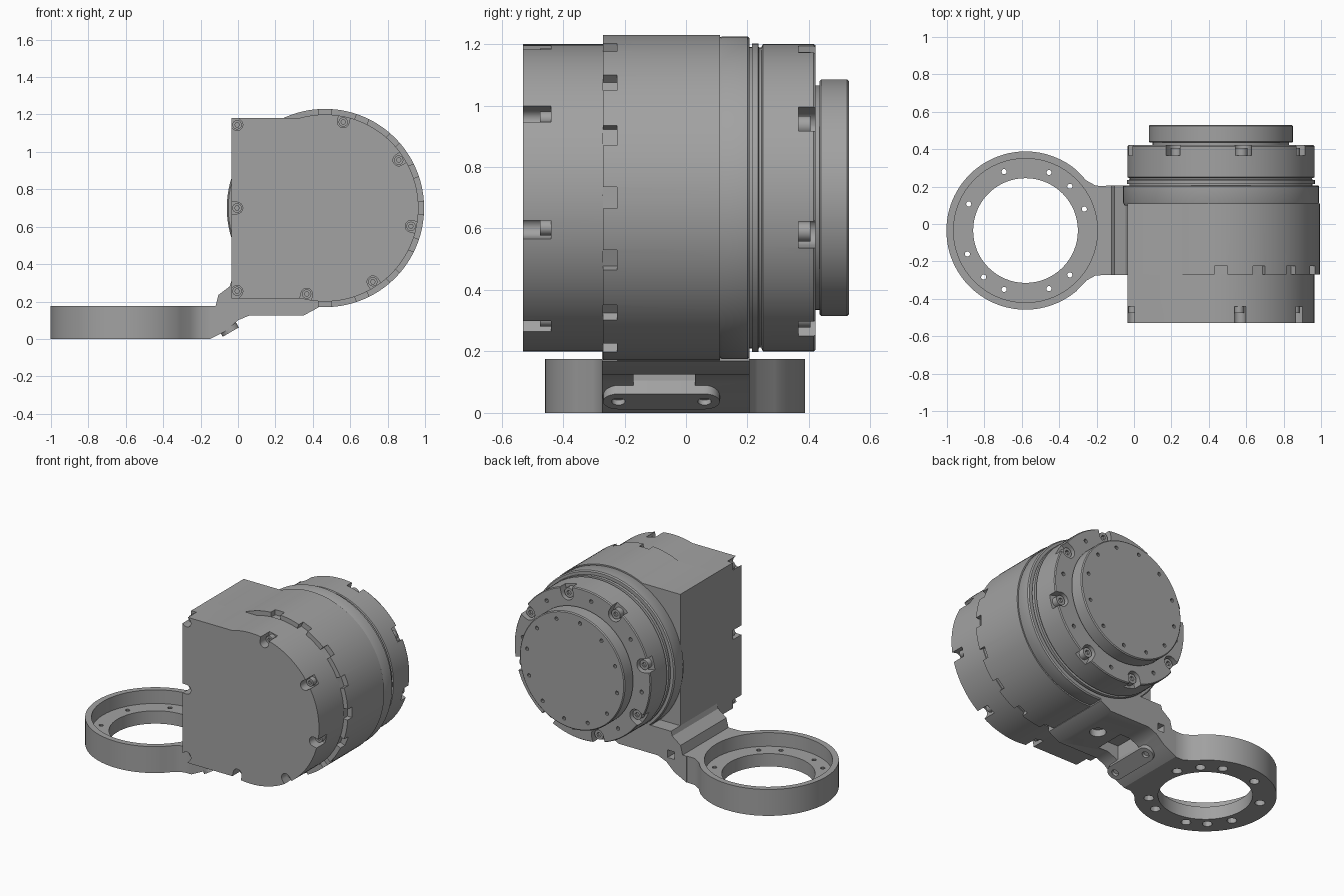
import bpy, bmesh, math
from math import sin, cos, radians, pi
from mathutils import Vector

cube = bpy.data.objects.get("Cube")
if cube:
    bpy.data.objects.remove(cube)

metal = bpy.data.materials.new("grey metal")
metal.use_nodes = True
GREY = (0.36, 0.36, 0.36, 1)
metal.diffuse_color = GREY
metal.node_tree.nodes["Principled BSDF"].inputs["Base Color"].default_value = GREY

CX, CZ = 0.465, 0.70      # motor axis
RX, RY = -0.58, -0.035    # arm ring centre


def make(name, bm):
    bmesh.ops.recalc_face_normals(bm, faces=bm.faces)
    mesh = bpy.data.meshes.new(name)
    bm.to_mesh(mesh)
    bm.free()
    mesh.materials.append(metal)
    ob = bpy.data.objects.new(name, mesh)
    bpy.context.collection.objects.link(ob)
    return ob


def prism(name, pts, axis, lo, hi):
    """Extrude an outline along y (x,z points) or z (x,y points)."""
    bm = bmesh.new()
    put = (lambda p, h: (p[0], h, p[1])) if axis == "y" else (lambda p, h: (p[0], p[1], h))
    a = [bm.verts.new(put(p, lo)) for p in pts]
    b = [bm.verts.new(put(p, hi)) for p in pts]
    bm.faces.new(a)
    bm.faces.new(b)
    for i in range(len(pts)):
        j = (i + 1) % len(pts)
        bm.faces.new((a[i], a[j], b[j], b[i]))
    return make(name, bm)


def arc(cx, cy, r, start, end, n):
    return [(cx + r * cos(radians(start + (end - start) * i / n)),
             cy + r * sin(radians(start + (end - start) * i / n))) for i in range(n + 1)]


def circle(cx, cy, r, n=16):
    return arc(cx, cy, r, 0, 360, n)[:-1]


def box(name, x, y, z):
    return prism(name, [(x[0], y[0]), (x[1], y[0]), (x[1], y[1]), (x[0], y[1])], "z", *z)


def lathe(name, profile, n=96):
    """Revolve (radius, y) points about the motor axis."""
    bm = bmesh.new()
    rings = [[bm.verts.new((p[0], y, p[1])) for p in circle(CX, CZ, r, n)] for r, y in profile]
    bm.faces.new(rings[0])
    bm.faces.new(rings[-1])
    for a, b in zip(rings, rings[1:]):
        for i in range(n):
            j = (i + 1) % n
            bm.faces.new((a[i], a[j], b[j], b[i]))
    return make(name, bm)


def cut(ob, cutters):
    bpy.context.view_layer.objects.active = ob
    for c in cutters:
        mod = ob.modifiers.new("cut", "BOOLEAN")
        mod.operation = "DIFFERENCE"
        mod.solver = "EXACT"
        mod.object = c
        bpy.ops.object.modifier_apply(modifier=mod.name)
        bpy.data.objects.remove(c)


def slot(px, pz, angle, half, lo, hi):
    """Round-ended slot cutter, open outwards along the angle."""
    pts = arc(px, pz, half, angle + 90, angle + 270, 8)
    dx, dz = 0.2 * cos(radians(angle)), 0.2 * sin(radians(angle))
    pts += [(pts[-1][0] + dx, pts[-1][1] + dz), (pts[0][0] + dx, pts[0][1] + dz)]
    return prism("slot_cutter", pts, "y", lo, hi)


def screw(name, px, pz, r, lo, hi, face):
    ob = prism(name, circle(px, pz, r), "y", lo, hi)
    cut(ob, [prism("socket_cutter", circle(px, pz, r * 0.5, 6), "y", face - 0.015, face + 0.015)])


def body_outline(r):
    """Round on the left side of the model, square on the other."""
    top, low = 0.48, 0.485
    a, b = math.degrees(math.asin(top / r)), math.degrees(math.asin(low / r))
    return arc(CX, CZ, r, -180 + b, 180 - a, 72) + [(-0.035, CZ + top), (-0.035, CZ - low)]


def polar(r, deg):
    return CX + r * cos(radians(deg)), CZ + r * sin(radians(deg))


# Front cover with screw slots around its rim
cover = prism("front_cover", body_outline(0.5), "y", -0.53, -0.27)
spots = [(*polar(0.47, a), a) for a in (78, 33, -12, -57, -102)]
spots += [(-0.005, 1.145, 135), (-0.005, 0.70, 180), (-0.005, 0.255, 225)]
cut(cover, [slot(x, z, a, 0.031, -0.44, -0.6) for x, z, a in spots])
for x, z, a in spots:
    screw("cover_screw", x, z, 0.025, -0.475, -0.43, -0.475)

# Main housing with rim notches
housing = prism("main_housing", body_outline(0.53), "y", -0.27, 0.11)
notches = []
for i in range(9):
    a = radians(-90 + 22.5 * i)
    u, v = Vector((cos(a), sin(a))), Vector((-sin(a), cos(a))) * 0.035
    c = Vector((CX, CZ))
    notches.append(prism("notch_cutter", [c + u * 0.495 - v, c + u * 0.6 - v,
                                          c + u * 0.6 + v, c + u * 0.495 + v], "y", -0.3, -0.225))
cut(housing, notches)

# Rear flange, grooved ring and output disc
ring = lathe("rear_ring", [(0.517, 0.10), (0.525, 0.118), (0.525, 0.2), (0.518, 0.207),
                           (0.49, 0.207), (0.49, 0.215), (0.502, 0.215), (0.502, 0.235),
                           (0.488, 0.237), (0.488, 0.245), (0.5, 0.25), (0.5, 0.415),
                           (0.495, 0.422), (0.3, 0.422)])
rear_angles = [-14 + 45 * i for i in range(8)]
cut(ring, [slot(*polar(0.458, a), a, 0.045, 0.366, 0.5) for a in rear_angles])
cut(ring, [prism("hole_cutter", circle(*polar(0.44, a + 22.5), 0.013, 10), "y", 0.39, 0.5)
           for a in rear_angles])
for a in rear_angles:
    screw("rear_screw", *polar(0.455, a), 0.032, 0.36, 0.405, 0.405)

disc = lathe("output_disc", [(0.365, 0.41), (0.365, 0.435), (0.38, 0.435), (0.385, 0.44),
                             (0.385, 0.524), (0.379, 0.53)])
cut(disc, [prism("hole_cutter", circle(*polar(0.335, 30 * i + 10), 0.012, 10), "y", 0.5, 0.6)
           for i in range(12)])

# Arm ring: round end flared into the neck, counterbored from above
half = arc(0, 0, 0.423, 50, 180, 40)
flare = [(0.43, 0.238), (0.375, 0.24), (0.325, 0.268)]
upper = flare + half
outline = upper + [(x, -y) for x, y in reversed(upper[:-1])]
arm = prism("arm_ring", [(RX + x, RY + y) for x, y in outline], "z", 0, 0.175)
cut(arm, [prism("bore_cutter", circle(RX, RY, 0.385, 64), "z", 0.085, 0.3),
          prism("bore_cutter", circle(RX, RY, 0.28, 64), "z", -0.1, 0.3)])
for a in (20, 45, 68, 110, 155, 202, 228, 250, 292, 315):
    x, y = RX + 0.335 * cos(radians(a)), RY + 0.335 * sin(radians(a))
    cut(arm, [prism("hole_cutter", circle(x, y, 0.03, 12), "z", -0.1, 0.05),
              prism("hole_cutter", circle(x, y, 0.014, 10), "z", -0.1, 0.2)])

# Strap that rises from the arm and cradles the motor
strap = prism("arm_strap", [(-0.15, 0), (-0.06, 0.045), (0.0, 0.1), (0.06, 0.125), (0.35, 0.125),
                            (0.43, 0.168), (0.43, 0.23), (0.12, 0.31), (-0.035, 0.31),
                            (-0.045, 0.28), (-0.105, 0.235), (-0.12, 0.175), (-0.15, 0.175)],
              "y", RY - 0.238, RY + 0.242)
cut(strap, [box("pocket_cutter", (-0.02, 0.13), (-0.17, 0.03), (0, 0.19)),
            prism("hole_cutter", circle(0.25, RY, 0.05), "z", 0, 0.17),
            prism("hole_cutter", [(-0.06, 0.13), (-0.01, 0.13), (-0.01, 0.18), (-0.06, 0.18)],
                  "y", 0.13, 0.4)])

# Clamp bar under the strap, with rounded ends and two bolt holes
w, mid = 0.05, 0.14
plan = arc(0, mid, w, 0, 180, 12) + arc(0, -mid, w, 180, 360, 12)
bar = prism("clamp_bar", plan, "z", -0.027, 0.027)
cut(bar, [prism("hole_cutter", circle(0, s * mid, 0.022), "z", -0.1, 0.005) for s in (-1, 1)])
bar.rotation_euler = (0, radians(-30), 0)
bar.location = (-0.052, -0.08, 0.06)

# Smooth round walls, sharp edges
for ob in bpy.context.scene.objects:
    if ob.type == "MESH":
        bpy.ops.object.select_all(action="DESELECT")
        ob.select_set(True)
        bpy.context.view_layer.objects.active = ob
        bpy.ops.object.shade_smooth_by_angle(angle=radians(30))
